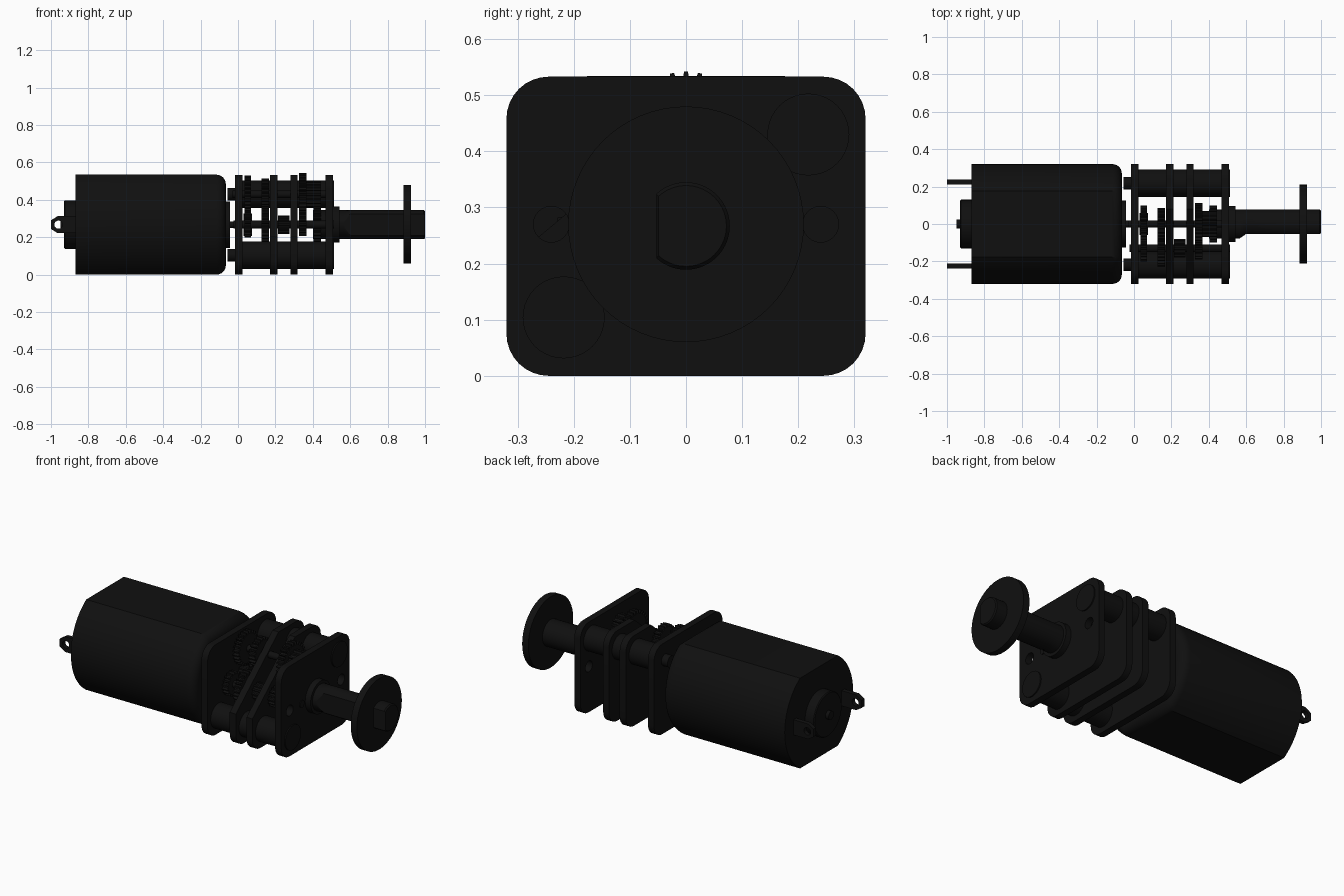
import bpy, bmesh, math
from mathutils import Matrix

if "Cube" in bpy.data.objects:
    bpy.data.objects.remove(bpy.data.objects["Cube"])

CZ = 0.267  # height of the main axis
black = bpy.data.materials.new("matte_black")
black.diffuse_color = (0.005, 0.005, 0.005, 1)
black.use_nodes = True
black.node_tree.nodes["Principled BSDF"].inputs["Base Color"].default_value = black.diffuse_color

# Axis mappings: outline (u, v) and thickness w to world axes
ALONG_X = Matrix(((0, 0, 1, 0), (1, 0, 0, 0), (0, 1, 0, 0), (0, 0, 0, 1)))
ALONG_Y = Matrix(((1, 0, 0, 0), (0, 0, -1, 0), (0, 1, 0, 0), (0, 0, 0, 1)))


def finish(name, mesh):
    mesh.materials.clear()
    mesh.materials.append(black)
    ob = bpy.data.objects.new(name, mesh)
    bpy.context.collection.objects.link(ob)
    bpy.ops.object.select_all(action='DESELECT')
    ob.select_set(True)
    bpy.context.view_layer.objects.active = ob
    bpy.ops.object.shade_smooth_by_angle(angle=math.radians(35))
    return ob


def prism(name, outlines, w0, w1, axes=ALONG_X):
    """Extrude a filled outline; later outlines become holes."""
    cu = bpy.data.curves.new(name + "_curve", 'CURVE')
    cu.dimensions, cu.fill_mode, cu.extrude = '2D', 'BOTH', (w1 - w0) / 2
    for pts in outlines:
        sp = cu.splines.new('POLY')
        sp.points.add(len(pts) - 1)
        for p, (u, v) in zip(sp.points, pts):
            p.co = (u, v, 0, 1)
        sp.use_cyclic_u = True
    tmp = bpy.data.objects.new(name + "_tmp", cu)
    bpy.context.collection.objects.link(tmp)
    dg = bpy.context.evaluated_depsgraph_get()
    mesh = bpy.data.meshes.new_from_object(tmp.evaluated_get(dg))
    bpy.data.objects.remove(tmp)
    mesh.transform(axes @ Matrix.Translation((0, 0, (w0 + w1) / 2)))
    bm = bmesh.new()
    bm.from_mesh(mesh)
    bmesh.ops.remove_doubles(bm, verts=bm.verts, dist=1e-5)
    bmesh.ops.recalc_face_normals(bm, faces=bm.faces)
    bm.to_mesh(mesh)
    bm.free()
    return finish(name, mesh)


def loft(name, rings):
    """Skin rings of (x, outline) along x and cap the ends."""
    bm = bmesh.new()
    loops = [[bm.verts.new((x, u, v)) for u, v in pts] for x, pts in rings]
    for a, b in zip(loops, loops[1:]):
        for i in range(len(a)):
            j = (i + 1) % len(a)
            bm.faces.new((a[i], a[j], b[j], b[i]))
    bm.faces.new(loops[0])
    bm.faces.new(loops[-1])
    bmesh.ops.recalc_face_normals(bm, faces=bm.faces)
    mesh = bpy.data.meshes.new(name)
    bm.to_mesh(mesh)
    bm.free()
    return finish(name, mesh)


def arc(cy, cz, r, a0, a1, n):
    return [(cy + r * math.cos(a0 + (a1 - a0) * i / n),
             cz + r * math.sin(a0 + (a1 - a0) * i / n)) for i in range(n + 1)]


def circle(cy, cz, r, n=40):
    return arc(cy, cz, r, 0, math.tau, n)[:-1]


def flat_sided(r, h):
    """Circle cut flat at the top and bottom."""
    a = math.asin(h / r)
    return arc(0, CZ, r, -a, a, 20) + arc(0, CZ, r, math.pi - a, math.pi + a, 20)


def d_shape(r, flat):
    a = math.acos(-flat / r)
    return arc(0, CZ, r, -a, a, 40)


def gear(name, cy, cz, r, x0, x1, teeth):
    pts = []
    for i in range(teeth):
        for f, k in ((-.3, .84), (-.14, 1), (.14, 1), (.3, .84)):
            t = math.tau * (i + f) / teeth + math.pi / 2
            pts.append((cy + r * k * math.cos(t), cz + r * k * math.sin(t)))
    prism(name, [pts], x0, x1)


def rounded_plate(cut_corner):
    r, w, h = 0.075, 0.32, 0.533
    q = math.pi / 2
    pts = arc(w - r, r, r, -q, 0, 8) + arc(w - r, h - r, r, 0, q, 8)
    if cut_corner:
        pts += [(0.08, h), (-w, 0.2)]
    else:
        pts += arc(r - w, h - r, r, q, 2 * q, 8)
    return pts + arc(r - w, r, r, 2 * q, 3 * q, 8)


# Motor can with rounded front edge
rings = [(-0.87, flat_sided(0.32, CZ))]
for i in range(7):
    t = math.pi / 2 * i / 6
    d = 0.05 * (1 - math.cos(t))
    rings.append((-0.115 + 0.05 * math.sin(t), flat_sided(0.32 - d, CZ - d)))
loft("motor_can", rings)
loft("motor_rear_boss", [(-0.93, circle(0, CZ, 0.125)), (-0.925, circle(0, CZ, 0.13)),
                         (-0.86, circle(0, CZ, 0.13))])
prism("motor_front_boss", [circle(0, CZ, 0.125)], -0.07, -0.043)
prism("motor_rear_tip", [circle(0, CZ, 0.025, 20)], -0.95, -0.92)
prism("motor_shaft", [circle(0, CZ, 0.018, 20)], -0.06, 0.12)

# Terminals with eyelets
tab = [(-0.86, 0.222), (-0.86, 0.312), (-0.965, 0.312), (-1, 0.29), (-1, 0.244), (-0.965, 0.222)]
for side, y in (("right", -0.225), ("left", 0.225)):
    prism("terminal_" + side, [tab, circle(-0.96, CZ, 0.022, 16)], -y - 0.013, -y + 0.013, ALONG_Y)

# Gearbox plates
side_holes = [circle(s * 0.24, 0.27, 0.032, 24) for s in (-1, 1)]
prism("rear_plate", [rounded_plate(False)], -0.015, 0.025)
prism("middle_plate_rear", [rounded_plate(True)], 0.17, 0.21)
prism("middle_plate_front", [rounded_plate(True)], 0.28, 0.318)
prism("front_plate", [rounded_plate(False)] + side_holes, 0.467, 0.507)

# Corner pillars with screw heads
for side, y, z in (("upper", 0.218, 0.43), ("lower", -0.218, 0.104)):
    prism("pillar_" + side, [circle(y, z, 0.073)], 0, 0.514)
    prism("screw_" + side, [circle(y, z, 0.034, 24)], -0.055, 0)

# Gear train
UP, SIDE = (0, 0.43), (-0.13, CZ)
prism("upper_axle", [circle(*UP, 0.02, 20)], -0.03, 0.507)
prism("side_axle", [circle(*SIDE, 0.021, 20)], -0.025, 0.512)
gear("motor_pinion", 0, CZ, 0.06, 0.03, 0.075, 12)
gear("upper_gear_1", *UP, 0.1, 0.035, 0.07, 26)
gear("upper_gear_2", *UP, 0.085, 0.125, 0.165, 22)
gear("upper_gear_3", *UP, 0.112, 0.327, 0.367, 28)
gear("upper_pinion", *UP, 0.07, 0.367, 0.445, 16)
gear("side_gear_1", *SIDE, 0.07, 0.035, 0.07, 18)
gear("side_gear_2", *SIDE, 0.1, 0.125, 0.165, 26)
gear("side_pinion", *SIDE, 0.05, 0.215, 0.275, 12)
gear("side_gear_3", *SIDE, 0.06, 0.327, 0.367, 16)
gear("output_gear", 0, CZ, 0.1, 0.405, 0.445, 26)

# Output shaft with flat, collar and wheel disc
prism("shaft_collar", [circle(0, CZ, 0.096)], 0.5, 0.542)
loft("output_shaft", [(0.4, d_shape(0.078, 0.0775)), (0.565, d_shape(0.078, 0.0775)),
                      (0.6, d_shape(0.078, 0.053)), (0.993, d_shape(0.078, 0.053)),
                      (1.0, d_shape(0.072, 0.049))])
prism("wheel_disc", [circle(0, CZ + 0.003, 0.21, 64)], 0.885, 0.925)
